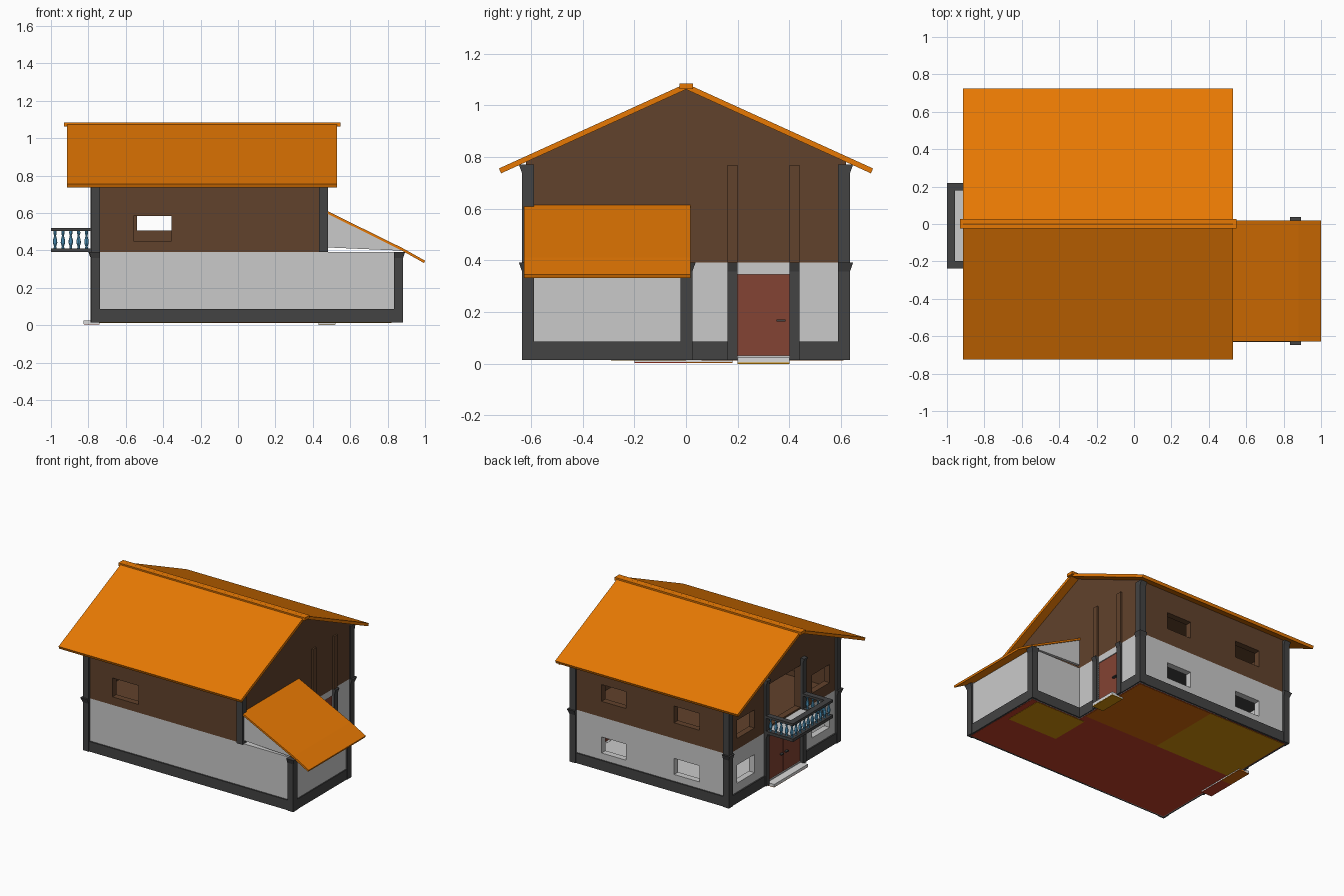
import bpy, bmesh, math
from mathutils import Vector

if "Cube" in bpy.data.objects:
    bpy.data.objects.remove(bpy.data.objects["Cube"])


def material(name, *rgb):
    m = bpy.data.materials.new(name)
    m.diffuse_color = (*rgb, 1)
    m.use_nodes = True
    m.node_tree.nodes["Principled BSDF"].inputs["Base Color"].default_value = m.diffuse_color
    return m


ROOF = material("roof_orange", .8, .19, .001)
WALL = material("plaster_grey", .59, .59, .59)
BROWN = material("timber_brown", .12, .054, .025)
DARK = material("stone_dark", .056, .056, .057)
DOOR = material("door_red_brown", .23, .056, .033)
RED = material("floor_red", .55, .05, .022)
TAN = material("floor_brown", .65, .14, .003)
OLIVE = material("floor_olive", .65, .28, .003)
BLUE = material("baluster_blue", .1, .4, .68)
STEP = material("step_pale_grey", .7, .7, .7)


def finish(name, bm, mat):
    bmesh.ops.recalc_face_normals(bm, faces=bm.faces)
    me = bpy.data.meshes.new(name)
    bm.to_mesh(me)
    bm.free()
    me.materials.append(mat)
    ob = bpy.data.objects.new(name, me)
    bpy.context.collection.objects.link(ob)
    return ob


def box(name, x, y, z, mat, flare=(0, 0)):
    """Box from ranges; flare signs push the top edges outward on that side."""
    bm = bmesh.new()
    bmesh.ops.create_cube(bm, size=1)
    for v in bm.verts:
        up = v.co.z > 0
        for i, r in enumerate((x, y, z)):
            s = 1 if v.co[i] > 0 else 0
            v.co[i] = r[s]
            if up and i < 2 and flare[i] == 2 * s - 1:
                v.co[i] += .012 * flare[i]
    return finish(name, bm, mat)


def prism(name, pts, axis, lo, hi, mat):
    """Extrude a 2D outline along axis 0, 1 or 2."""
    bm = bmesh.new()
    def co(p, h):
        c = list(p)
        c.insert(axis, h)
        return c
    f = bm.faces.new([bm.verts.new(co(p, lo)) for p in pts])
    ext = bmesh.ops.extrude_face_region(bm, geom=[f])
    d = Vector((0, 0, 0))
    d[axis] = hi - lo
    bmesh.ops.translate(bm, vec=d, verts=[g for g in ext["geom"] if isinstance(g, bmesh.types.BMVert)])
    return finish(name, bm, mat)


def cut(ob, cutters):
    for c in cutters:
        c.hide_render = True
        m = ob.modifiers.new("cut", "BOOLEAN")
        m.operation, m.object, m.solver = "DIFFERENCE", c, "EXACT"
    dg = bpy.context.evaluated_depsgraph_get()
    dg.update()
    me = bpy.data.meshes.new_from_object(ob.evaluated_get(dg))
    ob.modifiers.clear()
    ob.data = me
    for c in cutters:
        bpy.data.objects.remove(c)


def footprint(t):
    """L-shaped ground plan, inset by t."""
    return [(-.77 + t, -.62 + t), (.87 - t, -.62 + t), (.87 - t, .01 - t),
            (.47 - t, .01 - t), (.47 - t, .62 - t), (-.77 + t, .62 - t)]


def gable(t):
    """Upper storey section in y, z, inset by t."""
    w = .62 - t
    e = 1.063 - t * 1.1
    s = e - .453 * w
    return [(-w, .392 + t * .4), (w, .392 + t * .4), (w, s), (0, e), (-w, s)]


T = .045
BACK_X = [(-.54, -.34), (.04, .235)]
LEFT_Y = [(-.525, -.325), (.325, .525)]

# Ground floor shell with windows and door openings
lower = prism("ground_floor_walls", footprint(0), 2, .015, .392, WALL)
cs = [prism("c", footprint(T), 2, .03, .38, WALL)]
cs += [box("c", x, (.5, .7), (.135, .25), WALL) for x in BACK_X]
cs += [box("c", (-.9, -.65), y, (.15, .28), WALL) for y in LEFT_Y]
cs += [box("c", (-.9, -.65), (-.2, .18), (.032, .345), WALL),
       box("c", (.4, .6), (.2, .4), (.032, .345), WALL)]
cut(lower, cs)

# Upper floor shell with windows and the balcony opening
upper = prism("upper_floor_walls", gable(0), 0, -.77, .47, BROWN)
cs = [prism("c", gable(T), 0, -.77 + T, .47 - T, BROWN)]
cs += [box("c", x, (.5, .7), (.505, .625), BROWN) for x in BACK_X]
cs += [box("c", (-.9, -.65), y, (.47, .6), BROWN) for y in LEFT_Y]
cs += [box("c", (-.56, -.355), (-.7, -.5), (.45, .585), BROWN),
       box("c", (-.9, -.65), (-.195, .175), (.42, .72), BROWN)]
cut(upper, cs)

# Ceilings inside
box("ground_ceiling", (-.724, .424), (-.574, .574), (.37, .379), DARK)
box("upper_ceiling", (-.724, .424), (-.574, .574), (.73, .738), BROWN)

# Floors seen from below
prism("floor_underside", footprint(.005), 2, .0138, .0155, RED)
box("hall_floor", (-.14, .46), (.06, .61), (.0118, .0142), TAN)
box("room_floor", (-.76, -.14), (.06, .61), (.0118, .0142), OLIVE)
box("annex_floor", (.42, .82), (-.29, 0), (.0118, .0142), OLIVE)


def pillar(name, x, y, z, mat, flare):
    box(name, x, y, z, mat)
    if flare:
        box(name + "_capital", x, y, (z[1] - .032, z[1] + .002), mat, flare)


# Corner and doorway pillars
LX, RX, AX = (-.785, -.738), (.432, .48), (.835, .882)
FY, BY = (-.635, -.588), (.588, .635)
LOW, HIGH = (.015, .39), (.39, .77)
for x, y, f in [(LX, FY, (-1, -1)), (LX, BY, (-1, 1)), (RX, BY, (1, 1)),
                (AX, FY, (1, -1)), (AX, (-.022, .025), (1, 1))]:
    pillar("ground_corner_pillar", x, y, LOW, DARK, f)
for x, fx in [(LX, -1), (RX, 1)]:
    for y, fy in [(FY, -1), (BY, 1)]:
        pillar("upper_corner_pillar", x, y, HIGH, DARK, (0, fy))
for y in [(.16, .2), (.4, .44)]:
    pillar("side_door_pillar", (.45, .484), y, LOW, DARK, (1, 0))
    pillar("side_timber_post", (.45, .482), y, HIGH, BROWN, None)
for y in [(-.237, -.197), (.178, .218)]:
    pillar("main_door_pillar", (-.788, -.75), y, LOW, DARK, (-1, 0))
    pillar("balcony_door_pillar", (-.788, -.75), y, HIGH, DARK, (-1, 0))

# Plinth around the base, broken at the doors
P = (.015, .087)
for x, y in [((-.76, .86), (-.63, -.61)), ((-.76, .46), (.61, .63)),
             ((.86, .878), (-.62, .01)), ((.47, .86), (0, .02)),
             ((.46, .478), (.01, .18)), ((.46, .478), (.42, .62)),
             ((-.78, -.76), (-.62, -.2)), ((-.78, -.76), (.2, .62))]:
    box("plinth", x, y, P, DARK)

# Doors, handles and steps
box("side_door", (.44, .464), (.2, .4), (.028, .346), DOOR)
box("side_door_handle", (.464, .482), (.35, .385), (.163, .171), DARK)
for y, h in [((-.2, -.012), (-.05, -.025)), ((-.008, .18), (.005, .03))]:
    box("main_door_leaf", (-.764, -.742), y, (.03, .346), DOOR)
    box("main_door_handle", (-.78, -.764), h, (.163, .171), DARK)
box("main_step", (-.825, -.74), (-.2, .18), (.006, .025), STEP)
box("main_step_base_front", (-.824, -.741), (-.2, 0), (.003, .0115), RED)
box("main_step_base_back", (-.824, -.741), (0, .18), (.003, .0115), TAN)
box("side_step", (.43, .52), (.2, .4), (.004, .025), STEP)
box("side_step_base", (.431, .519), (.2, .4), (0, .005), OLIVE)

# Main roof: two slopes and a ridge cap
for s in (-1, 1):
    prism("roof_slope", [(0, 1.085), (s * .724, .756), (s * .716, .737), (0, 1.062)], 0, -.915, .53, ROOF)
prism("ridge_cap", [(-.025, 1.063), (-.025, 1.084), (.028, 1.084), (.028, 1.063)], 0, -.93, .547, ROOF)

# Annex lean-to roof and triangular side walls
prism("annex_roof", [(.47, .614), (.88, .412), (1, .345), (.995, .332), (.876, .399), (.47, .6)],
      1, -.628, .018, ROOF)
for y in [(-.62, -.6), (-.01, .01)]:
    prism("annex_gable_wall", [(.47, .416), (.84, .4), (.872, .397), (.872, .402), (.47, .603)], 1, *y, WALL)

# Balcony: floor, dark border and rail
box("balcony_floor", (-.99, -.76), (-.23, .21), (.395, .408), WALL)
for name, z in [("balcony_border", (.39, .411)), ("balcony_rail", (.503, .52))]:
    box(name + "_front", (-1, -.957), (-.238, .218), z, DARK)
    box(name + "_side", (-.957, -.77), (-.238, -.198), z, DARK)
    box(name + "_side", (-.957, -.77), (.178, .218), z, DARK)


def baluster(x, y):
    """Turned post: rings of a small profile joined into a lathe."""
    prof = [(.008, .41), (.006, .422), (.012, .44), (.011, .455), (.005, .478), (.009, .492), (.008, .504)]
    n = 8
    bm = bmesh.new()
    rings = [[bm.verts.new((x + r * math.cos(i * math.tau / n), y + r * math.sin(i * math.tau / n), z))
              for i in range(n)] for r, z in prof]
    for a, b in zip(rings, rings[1:]):
        for i in range(n):
            bm.faces.new((a[i], a[(i + 1) % n], b[(i + 1) % n], b[i]))
    finish("baluster", bm, BLUE)


for i in range(10):
    baluster(-.978, -.218 + i * .416 / 9)
for i in range(1, 5):
    for y in (-.218, .198):
        baluster(-.978 + i * .042, y)
